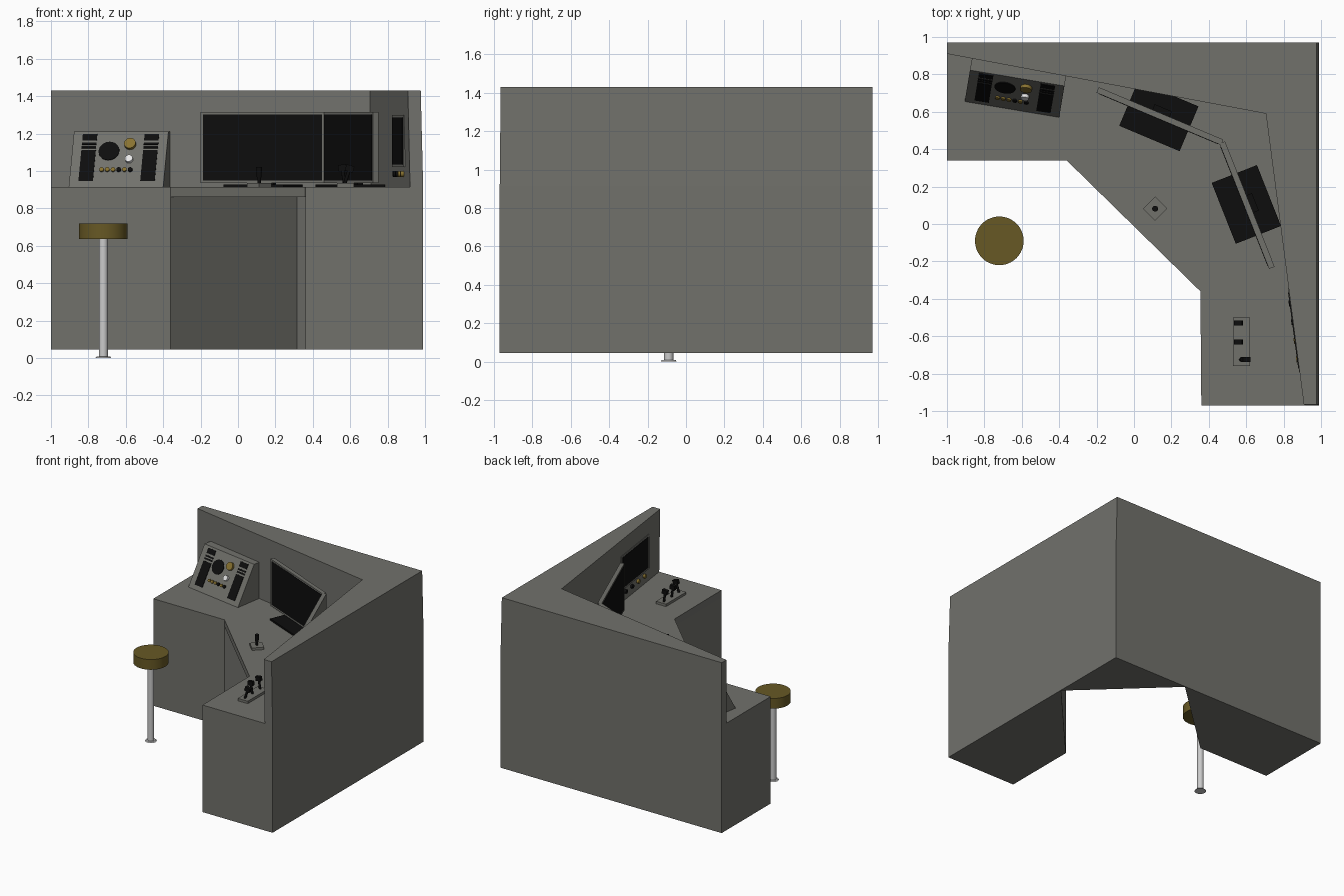
import bpy, bmesh, math
from mathutils import Matrix, Vector

if "Cube" in bpy.data.objects:
    bpy.data.objects.remove(bpy.data.objects["Cube"])

def mat(name, r, g, b):
    m = bpy.data.materials.new(name)
    m.diffuse_color = (r, g, b, 1)
    m.use_nodes = True
    m.node_tree.nodes["Principled BSDF"].inputs["Base Color"].default_value = m.diffuse_color
    return m

GREY = mat("console grey", .165, .165, .148)
BLACK = mat("black", .004, .004, .004)
OLIVE = mat("olive gold", .135, .098, .018)
GOLD = mat("knob gold", .25, .17, .03)
WHITE = mat("white", .85, .85, .85)
STEEL = mat("light steel", .6, .6, .6)

def finish(bm, name, m):
    bmesh.ops.recalc_face_normals(bm, faces=bm.faces)
    me = bpy.data.meshes.new(name)
    bm.to_mesh(me)
    bm.free()
    me.materials.append(m)
    ob = bpy.data.objects.new(name, me)
    bpy.context.collection.objects.link(ob)
    return ob

def prism(name, pts, z0, z1, m, top=None):
    """Footprint raised from z0 to z1, with an optional different top outline."""
    bm = bmesh.new()
    lo = [bm.verts.new((x, y, z0)) for x, y in pts]
    hi = [bm.verts.new((x, y, z1)) for x, y in (top or pts)]
    bm.faces.new(lo)
    bm.faces.new(hi)
    for i in range(len(pts)):
        j = (i + 1) % len(pts)
        bm.faces.new((lo[i], lo[j], hi[j], hi[i]))
    return finish(bm, name, m)

def frame(origin, u, v):
    """Local axes: u across, v up the surface, w out of it."""
    u, v = Vector(u).normalized(), Vector(v).normalized()
    w = u.cross(v)
    M = Matrix((u, v, w)).transposed().to_4x4()
    M.translation = origin
    return M

def box(name, M, lo, hi, m):
    bm = bmesh.new()
    lo, hi = Vector(lo), Vector(hi)
    T = Matrix.Translation((lo + hi) / 2) @ Matrix.Diagonal((*(hi - lo), 1))
    bmesh.ops.create_cube(bm, size=1, matrix=M @ T)
    return finish(bm, name, m)

def disc(name, M, c, r, h, m, n=24, r2=None):
    """Cylinder standing on the local uv plane."""
    bm = bmesh.new()
    T = Matrix.Translation((c[0], c[1], c[2] + h / 2))
    bmesh.ops.create_cone(bm, cap_ends=True, segments=n, radius1=r,
                          radius2=r if r2 is None else r2, depth=h, matrix=M @ T)
    ob = finish(bm, name, m)
    for p in ob.data.polygons:
        p.use_smooth = len(p.vertices) == 4
    ob.data.set_sharp_from_angle(angle=math.radians(40))
    return ob

I = Matrix.Identity(4)
DESK = .915

# desk body with a diagonal knee hole, and the slab over it
prism("desk_body", [(-1, .34), (-.36, .34), (.315, .965), (.985, .33), (.36, -.36),
                    (.36, -.97), (.99, -.97), (.99, .97), (-1, .97)], .045, .86, GREY)
prism("desk_top", [(-1, .34), (-.36, .34), (.355, -.36), (.36, -.97),
                   (.99, -.97), (.99, .97), (-1, .97)], .86, DESK, GREY)

# tall wall around the two outer sides
prism("back_wall",
      [(-1, .91), (.71, .59), (.92, -.97), (.99, -.97), (.99, .97), (-1, .97)], DESK, 1.43, GREY,
      [(-1, .91), (.705, .59), (.908, -.965), (.977, -.965), (.977, .97), (-1, .97)])

# two main monitors on flat black feet
for side, a, b in (("left", (-.195, .715), (.47, .435)), ("right", (.47, .435), (.735, -.235))):
    d = Vector((b[0] - a[0], b[1] - a[1], 0))
    L = d.length
    M = frame((a[0], a[1], 0), d, (0, 0, 1))
    box(side + "_monitor_frame", M, (0, .935, -.018), (L, 1.315, .014), GREY)
    box(side + "_monitor_screen", M, (.016, .95, .013), (L - .016, 1.302, .016), BLACK)
    c = L / 2
    box(side + "_monitor_foot", M, (c - .18, DESK, -.13), (c + .17, DESK + .014, .13), BLACK)
    box(side + "_monitor_neck", M, (c - .05, DESK, -.05), (c + .05, 1.1, -.018), BLACK)

# small monitor on the right wall, with knobs below
M = frame((.832, -.345, 0), (.06, -.45, 0), (0, 0, 1))
box("wall_monitor_frame", M, (0, 1.02, -.02), (.45, 1.3, .008), GREY)
box("wall_monitor_screen", M, (.02, 1.035, .007), (.43, 1.285, .011), BLACK)
for i, m in enumerate((BLACK, BLACK, GOLD, GOLD)):
    disc(f"wall_knob_{i}", M, (.08 + .1 * i, .985, -.015), .016, .03, m, 16)

# sloped instrument box on the left
U = Vector((.505, -.085, 0)).normalized()
B = Vector((-U.y, U.x, 0))
O = Vector((-.905, .655, DESK))
W, D, H = .512, .17, .295
bm = bmesh.new()
prof = [(0, 0), (D, H), (.235, H), (.235, 0)]
ends = [[bm.verts.new(O + U * u + B * d + Vector((0, 0, z))) for d, z in prof] for u in (0, W)]
for e in ends:
    bm.faces.new(e)
for i in range(4):
    j = (i + 1) % 4
    bm.faces.new((ends[0][i], ends[0][j], ends[1][j], ends[1][i]))
finish(bm, "instrument_box", GREY)

# instruments on its sloped face
M = frame(O, U, B * D + Vector((0, 0, H)))
for name, u in (("left", .05), ("right", .385)):
    for k, (v0, v1) in enumerate(((.035, .225), (.237, .25), (.258, .271), (.285, .325))):
        box(f"{name}_gauge_strip_{k}", M, (u, v0, -.004), (u + .078, v1, .004), BLACK)
disc("round_dial", M, (.2, .22, -.003), .056, .008, BLACK, 32)
disc("gold_knob", M, (.312, .26, -.003), .031, .022, GOLD)
disc("white_knob", M, (.314, .167, -.003), .021, .022, WHITE)
for i, m in enumerate((GOLD, GOLD, GOLD, BLACK, GOLD, BLACK)):
    disc(f"button_{i}", M, (.17 + .031 * i, .104, -.003), .012, .013, m, 16)

# joystick
M = Matrix.Translation((.113, .082, DESK)) @ Matrix.Rotation(math.radians(45), 4, 'Z')
box("joystick_base", M, (-.046, -.046, 0), (.046, .046, .02), GREY)
disc("joystick_shaft", M, (0, 0, .02), .009, .04, BLACK, 12)
disc("joystick_grip", M, (0, 0, .05), .013, .055, BLACK, 12, .016)

# three levers on a plate
box("lever_plate", I, (.53, -.76, DESK), (.62, -.5, DESK + .02), GREY)
for i, (y, tilt) in enumerate(((-.53, -8), (-.63, -8), (-.725, 18))):
    M = Matrix.Translation((.57, y, DESK + .015)) @ Matrix.Rotation(math.radians(tilt), 4, 'Y')
    disc(f"lever_{i}", M, (0, 0, 0), .009, .08, BLACK, 12)
    box(f"lever_grip_{i}", M, (-.022, -.013, .07), (.022, .013, .105), BLACK)

# stool
disc("stool_foot", I, (-.72, -.09, 0), .043, .008, STEEL, 32, .036)
disc("stool_post", I, (-.72, -.09, .005), .024, .635, STEEL, 32)
disc("stool_seat", I, (-.72, -.09, .637), .13, .083, OLIVE, 48)
